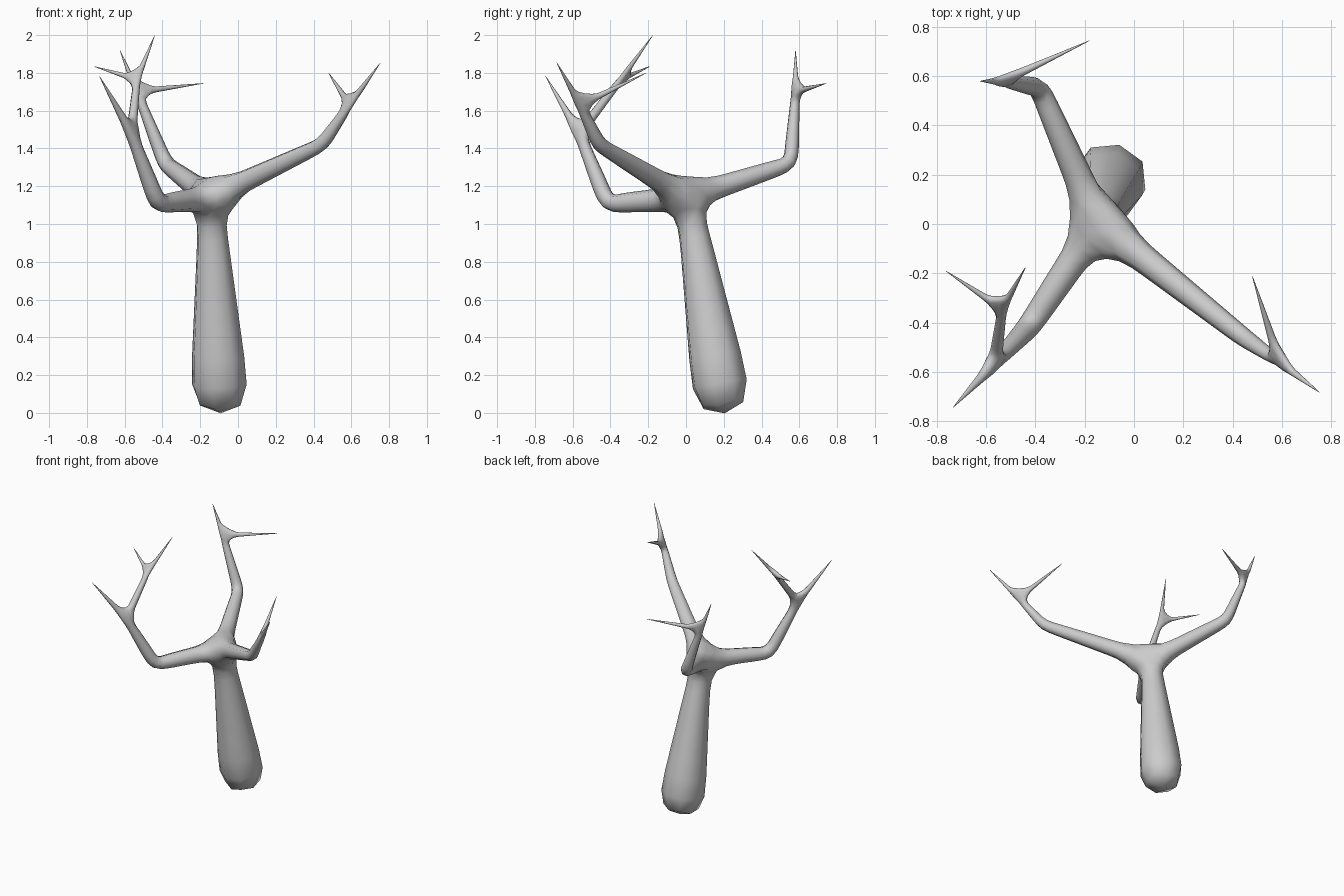
import bpy

old = bpy.data.objects.get("Cube")
if old:
    bpy.data.objects.remove(old, do_unlink=True)

# Plain grey
grey = bpy.data.materials.new("light grey")
grey.use_nodes = True
colour = (0.6, 0.6, 0.6, 1)
grey.diffuse_color = colour
grey.node_tree.nodes["Principled BSDF"].inputs["Base Color"].default_value = colour

# Skeleton joints: name -> (position, radius, parent)
joints = {
    "base": ((-0.09, 0.21, -0.03), 0.19, None),
    "neck": ((-0.135, 0.045, 0.94), 0.09, "base"),
    "hub": ((-0.145, 0.005, 1.14), 0.073, "neck"),
    # Front left limb
    "left_elbow": ((0.445, -0.46, 1.42), 0.042, "hub"),
    "left_fork": ((0.59, -0.56, 1.63), 0.024, "left_elbow"),
    "left_tip": ((0.755, -0.685, 1.855), 0.001, "left_fork"),
    "left_twig": ((0.48, -0.21, 1.80), 0.001, "left_fork"),
    # Front right limb
    "right_elbow": ((-0.425, -0.415, 1.105), 0.052, "hub"),
    "right_fork": ((-0.565, -0.565, 1.48), 0.03, "right_elbow"),
    "right_tip": ((-0.735, -0.745, 1.785), 0.001, "right_fork"),
    "upper_fork": ((-0.535, -0.345, 1.765), 0.02, "right_fork"),
    "upper_tip": ((-0.44, -0.175, 2.0), 0.001, "upper_fork"),
    "upper_twig": ((-0.765, -0.19, 1.835), 0.001, "upper_fork"),
    # Back limb
    "back_elbow": ((-0.385, 0.555, 1.32), 0.045, "hub"),
    "back_fork": ((-0.535, 0.58, 1.70), 0.023, "back_elbow"),
    "back_tip": ((-0.625, 0.58, 1.92), 0.001, "back_fork"),
    "back_twig": ((-0.18, 0.745, 1.745), 0.001, "back_fork"),
}
names = list(joints)
mesh = bpy.data.meshes.new("bare_tree")
mesh.from_pydata([j[0] for j in joints.values()],
                 [(names.index(j[2]), i) for i, j in enumerate(joints.values()) if j[2]], [])
tree = bpy.data.objects.new("bare_tree", mesh)
bpy.context.collection.objects.link(tree)
bpy.context.view_layer.objects.active = tree
tree.select_set(True)
mesh.materials.append(grey)

# Skin the skeleton, then round it
skin = tree.modifiers.new("Skin", "SKIN")
skin.use_smooth_shade = True
skin.branch_smoothing = 0.0
for data, joint in zip(mesh.skin_vertices[0].data, joints.values()):
    data.radius = (joint[1], joint[1])
    data.use_root = joint[2] is None
round_off = tree.modifiers.new("Subdivision", "SUBSURF")
round_off.levels = round_off.render_levels = 1
